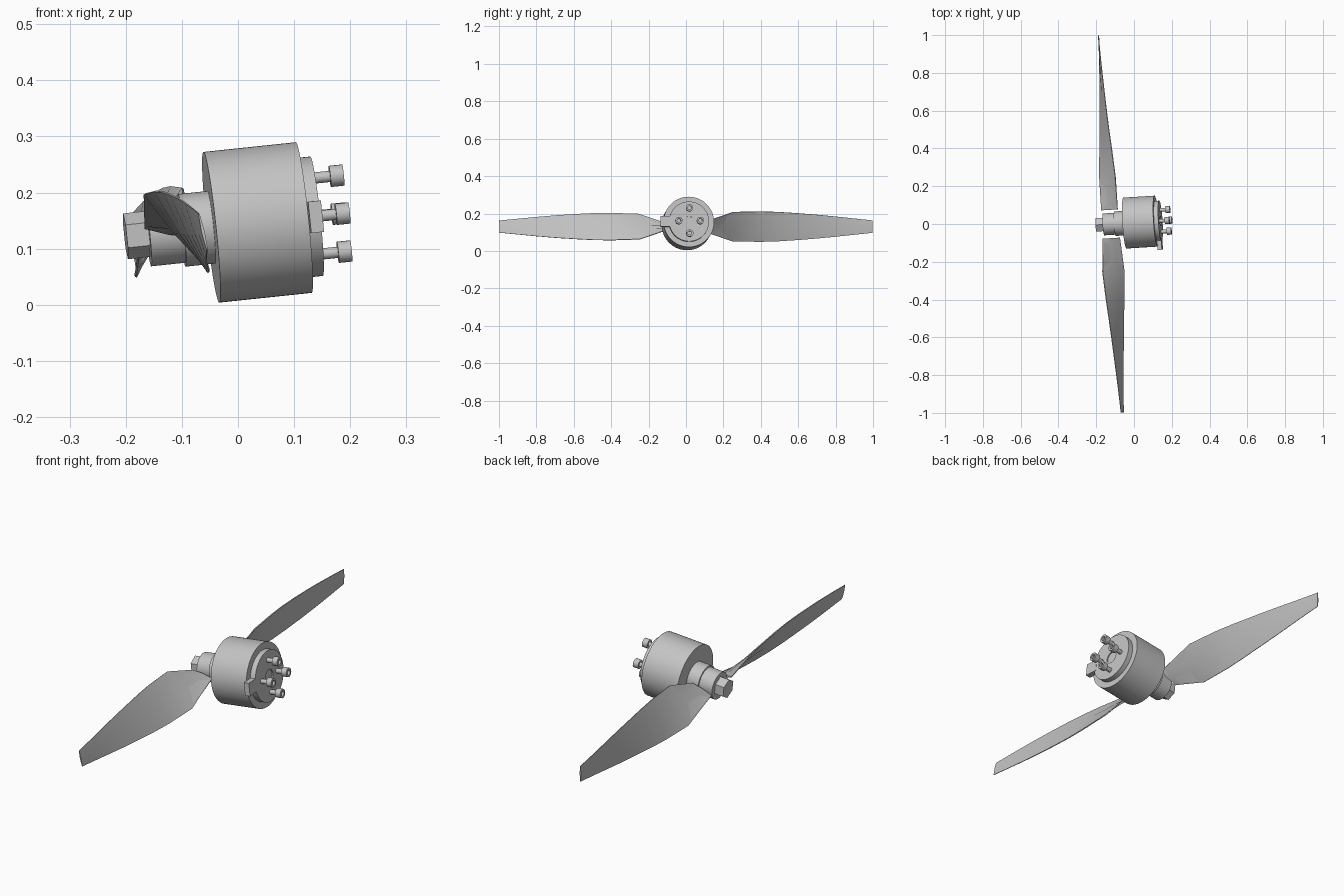
import bpy
import bmesh
from math import radians, sin, cos, pi
from mathutils import Matrix, Vector

if "Cube" in bpy.data.objects:
    bpy.data.objects.remove(bpy.data.objects["Cube"])

# One plain grey for every part
grey = bpy.data.materials.new("plain_grey")
grey.use_nodes = True
colour = (0.55, 0.55, 0.55, 1)
grey.diffuse_color = colour
grey.node_tree.nodes["Principled BSDF"].inputs["Base Color"].default_value = colour

# Shaft frame: x runs along the shaft, origin in the middle of the propeller hub
FRAME = (Matrix.Translation((-0.125, 0, 0.13))
         @ Matrix.Rotation(radians(3.6), 4, "Z")
         @ Matrix.Rotation(radians(-6), 4, "Y"))


def finish(name, bm, local=Matrix(), smooth=30):
    bmesh.ops.remove_doubles(bm, verts=bm.verts, dist=1e-5)
    bmesh.ops.recalc_face_normals(bm, faces=bm.faces)
    mesh = bpy.data.meshes.new(name)
    bm.to_mesh(mesh)
    bm.free()
    mesh.materials.append(grey)
    obj = bpy.data.objects.new(name, mesh)
    bpy.context.collection.objects.link(obj)
    obj.matrix_world = FRAME @ local
    bpy.ops.object.select_all(action="DESELECT")
    obj.select_set(True)
    bpy.context.view_layer.objects.active = obj
    bpy.ops.object.shade_smooth_by_angle(angle=radians(smooth))
    return obj


def skin(bm, rings):
    """Join successive closed rings of points with quads."""
    loops = [[bm.verts.new(p) for p in ring] for ring in rings]
    for a, b in zip(loops, loops[1:]):
        for i in range(len(a)):
            j = (i + 1) % len(a)
            bm.faces.new((a[i], a[j], b[j], b[i]))
    return loops


def turned(name, profile, sides=64, local=Matrix()):
    """Revolve (position, radius) pairs about the shaft and cap both ends."""
    bm = bmesh.new()
    rings = [[(x, r * sin(2 * pi * i / sides), r * cos(2 * pi * i / sides))
              for i in range(sides)] for x, r in profile]
    loops = skin(bm, rings)
    bm.faces.new(loops[0])
    bm.faces.new(loops[-1])
    return finish(name, bm, local)


# Motor can, mounting plate with a shallow centre bore, and stepped hub
turned("motor_can", [(0.078, 0.135), (0.244, 0.135)], 96)
turned("mounting_plate", [(0.24, 0.107), (0.267, 0.107), (0.267, 0.027), (0.262, 0.027)])
turned("propeller_hub", [(-0.036, 0.058), (0.025, 0.058), (0.025, 0.065), (0.08, 0.065)])
turned("hub_nut", [(-0.076, 0.041), (-0.034, 0.041)], 6)

# Cable tab on the side of the plate
bm = bmesh.new()
bmesh.ops.create_cube(bm, size=1)
bmesh.ops.scale(bm, verts=bm.verts, vec=(0.023, 0.06, 0.056))
finish("cable_tab", bm, Matrix.Translation((0.2565, -0.123, 0)))

# Four socket-head mounting screws
screw = [(0.262, 0.01), (0.298, 0.01), (0.298, 0.019), (0.322, 0.019),
         (0.322, 0.01), (0.311, 0.01)]
spots = [("upper", 0, 0.068), ("lower", 0, -0.068),
         ("left", 0.0575, 0), ("right", -0.0575, 0)]
for label, y, z in spots:
    turned("screw_" + label, screw, 24, Matrix.Translation((0, y, z)))

# Twisted blade: radius, half width along shaft, half height, half thickness
stations = [(0.075, 0.045, 0.012, 0.006), (0.25, 0.05, 0.073, 0.006),
            (0.4, 0.04, 0.077, 0.006), (0.5, 0.032, 0.075, 0.005),
            (0.6, 0.025, 0.069, 0.005), (0.7, 0.019, 0.062, 0.004),
            (0.8, 0.013, 0.053, 0.004), (0.9, 0.008, 0.043, 0.003),
            (1.0, 0.004, 0.033, 0.003)]
section = [(-1, 0.35), (0, 1), (1, 0.35), (1, -0.35), (0, -1), (-1, -0.35)]


def blade_ring(radius, dx, dz, thick):
    chord = Vector((dx, 0, dz))
    normal = Vector((dz, 0, -dx)).normalized()
    return [Vector((0, radius, 0)) + chord * c + normal * (thick * n)
            for c, n in section]


for name, turn in (("back_blade", 0), ("front_blade", pi)):
    bm = bmesh.new()
    loops = skin(bm, [blade_ring(*s) for s in stations])
    bm.faces.new(loops[0])
    bm.faces.new(loops[-1])
    finish(name, bm, Matrix.Rotation(turn, 4, "X"), 25)
